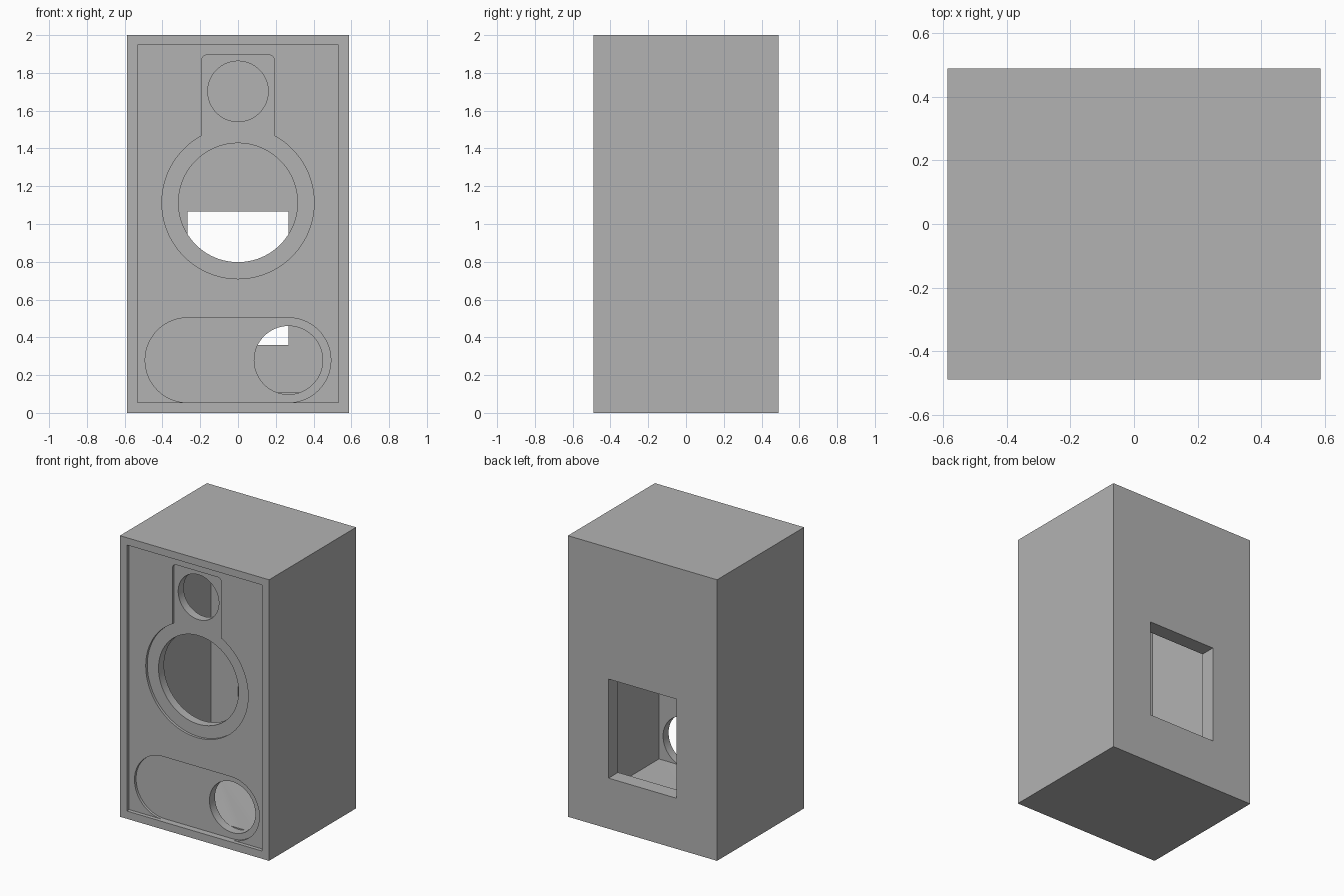
import bpy, bmesh, math

cube = bpy.data.objects.get("Cube")
if cube:
    bpy.data.objects.remove(cube, do_unlink=True)

W, D, H = 1.174, 0.978, 2.0      # outer size
WALL = 0.107                     # panel thickness
FRONT, BACK = -D / 2, D / 2
RECESS = FRONT + 0.027           # sunken front panel
POCKET = FRONT + 0.045           # driver seats

grey = bpy.data.materials.new("cabinet grey")
grey.use_nodes = True
colour = (0.45, 0.45, 0.45, 1)
grey.diffuse_color = colour
grey.node_tree.nodes["Principled BSDF"].inputs["Base Color"].default_value = colour


def prism(name, outline, y0, y1):
    """Extrude a closed x-z outline from y0 to y1."""
    bm = bmesh.new()
    face = bm.faces.new([bm.verts.new((x, y0, z)) for x, z in outline])
    ext = bmesh.ops.extrude_face_region(bm, geom=[face])
    verts = [v for v in ext["geom"] if isinstance(v, bmesh.types.BMVert)]
    bmesh.ops.translate(bm, verts=verts, vec=(0, y1 - y0, 0))
    bmesh.ops.recalc_face_normals(bm, faces=bm.faces)
    mesh = bpy.data.meshes.new(name)
    bm.to_mesh(mesh)
    bm.free()
    mesh.materials.append(grey)
    obj = bpy.data.objects.new(name, mesh)
    bpy.context.collection.objects.link(obj)
    return obj


def rect(half, z0, z1):
    return [(-half, z0), (half, z0), (half, z1), (-half, z1)]


def arc(cx, cz, r, start, end, n):
    angles = [math.radians(start + (end - start) * i / n) for i in range(n + 1)]
    return [(cx + r * math.cos(a), cz + r * math.sin(a)) for a in angles]


def circle(cx, cz, r, n=96):
    return arc(cx, cz, r, 0, 360, n)[:-1]


# Round woofer seat that rises into a rounded tweeter neck
neck, top, seat, woofer_z = 0.193, 1.895, 0.403, 1.113
meet = math.degrees(math.acos(neck / seat))
keyhole = arc(0, woofer_z, seat, 180 - meet, 360 + meet, 96)
keyhole += arc(neck - 0.03, top - 0.03, 0.03, 0, 90, 8)
keyhole += arc(0.03 - neck, top - 0.03, 0.03, 90, 180, 8)

# Long rounded seat at the foot
port_x, port_z, end_r = 0.267, 0.279, 0.2245
pill = arc(port_x, port_z, end_r, -90, 90, 40) + arc(-port_x, port_z, end_r, 90, 270, 40)

cabinet = prism("speaker_cabinet", rect(W / 2, 0, H), FRONT, BACK)
inner = FRONT + WALL + 0.001
out = FRONT - 0.1
cutters = [
    prism("chamber_cutter", rect(W / 2 - WALL, WALL, H - WALL), FRONT + WALL, BACK - WALL),
    prism("front_recess_cutter", rect(0.533, 0.055, 1.948), out, RECESS),
    prism("driver_seat_cutter", keyhole, out, POCKET),
    prism("port_seat_cutter", pill, out, POCKET),
    prism("tweeter_hole_cutter", circle(0, 1.702, 0.16), out, inner),
    prism("woofer_hole_cutter", circle(0, woofer_z, 0.315), out, inner),
    prism("port_hole_cutter", circle(port_x, port_z, 0.181), out, inner),
    prism("rear_opening_cutter", rect(0.267, 0.36, 1.065), BACK - WALL - 0.05, BACK + 0.1),
]

# Cut the openings, then discard the cutters
for cutter in cutters:
    cutter.hide_render = True
    mod = cabinet.modifiers.new(cutter.name, "BOOLEAN")
    mod.operation = "DIFFERENCE"
    mod.solver = "EXACT"
    mod.object = cutter
bpy.context.view_layer.update()
graph = bpy.context.evaluated_depsgraph_get()
result = bpy.data.meshes.new_from_object(cabinet.evaluated_get(graph))
cabinet.modifiers.clear()
cabinet.data = result
for cutter in cutters:
    bpy.data.objects.remove(cutter, do_unlink=True)

# Smooth the round walls and keep the panel edges crisp
bpy.ops.object.select_all(action="DESELECT")
cabinet.select_set(True)
bpy.context.view_layer.objects.active = cabinet
bpy.ops.object.shade_smooth_by_angle(angle=math.radians(30))
